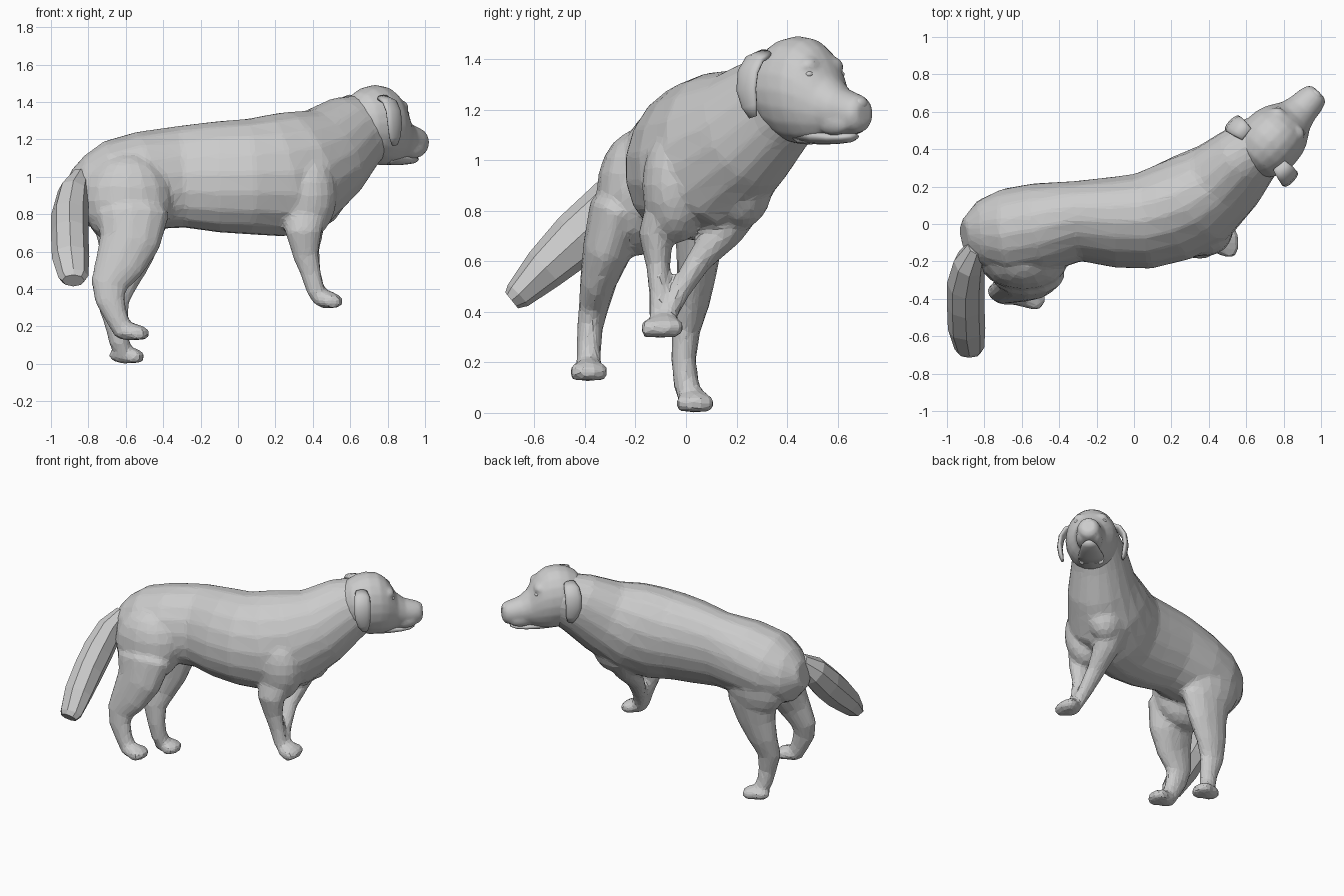
import bpy, bmesh, math
from mathutils import Vector, Matrix


def loft(bm, rings, ref, sides=14, axis=None):
    """Closed tube through (x, y, z, radius along ref, radius across)."""
    pts = [Vector(r[:3]) for r in rings]
    loops = []
    for i, r in enumerate(rings):
        t = Vector(axis) if axis else pts[min(i + 1, len(pts) - 1)] - pts[max(i - 1, 0)]
        t.normalize()
        u = Vector(ref)
        u = (u - t * u.dot(t)).normalized()
        v = t.cross(u)
        loops.append([bm.verts.new(pts[i] + u * r[3] * math.cos(a) + v * r[4] * math.sin(a))
                      for a in (2 * math.pi * k / sides for k in range(sides))])
    for a, b in zip(loops, loops[1:]):
        for k in range(sides):
            n = (k + 1) % sides
            bm.faces.new((a[k], a[n], b[n], b[k]))
    bm.faces.new(loops[0][::-1])
    bm.faces.new(loops[-1])


def ball(bm, c, r):
    bmesh.ops.create_uvsphere(bm, u_segments=16, v_segments=10, radius=1,
                              matrix=Matrix.Translation(c) @ Matrix.Diagonal((*r, 1)))


def finish(name, bm, matrix=None, voxel=0, ratio=1, smooth=False, passes=3):
    if matrix:
        bm.transform(matrix)
    bmesh.ops.recalc_face_normals(bm, faces=bm.faces[:])
    me = bpy.data.meshes.new(name)
    bm.to_mesh(me)
    bm.free()
    for p in me.polygons:
        p.use_smooth = smooth
    ob = bpy.data.objects.new(name, me)
    bpy.context.collection.objects.link(ob)
    if voxel:
        # Fuse overlapping volumes, relax, then reduce to facets
        m = ob.modifiers.new("fuse", 'REMESH')
        m.mode = 'VOXEL'
        m.voxel_size = voxel
        m.use_smooth_shade = smooth
        s = ob.modifiers.new("relax", 'SMOOTH')
        s.factor = 0.5
        s.iterations = passes
        d = ob.modifiers.new("facets", 'DECIMATE')
        d.ratio = ratio
    return ob


def paw(bm, x, y, z, length):
    # Pad with four toes pointing along +x
    ball(bm, (x, y, z), (length, 0.064, 0.046))
    for k, dy in enumerate((-0.05, -0.018, 0.018, 0.05)):
        reach = 0.62 if k in (1, 2) else 0.45
        ball(bm, (x + length * reach, y + dy, z - 0.008), (0.047, 0.025, 0.037))


# Torso and neck, leaning toward +y
body = bmesh.new()
loft(body, [
    (-0.91, -0.06, 0.95, 0.09, 0.08), (-0.83, -0.05, 0.93, 0.185, 0.175),
    (-0.68, -0.05, 0.94, 0.255, 0.24), (-0.50, -0.02, 0.98, 0.267, 0.24),
    (-0.30, 0.015, 1.00, 0.28, 0.21), (-0.10, 0.01, 1.00, 0.305, 0.24),
    (0.05, 0.015, 1.00, 0.315, 0.255), (0.20, 0.06, 1.005, 0.335, 0.265),
    (0.35, 0.14, 1.045, 0.325, 0.26), (0.49, 0.25, 1.125, 0.265, 0.22),
    (0.61, 0.37, 1.23, 0.22, 0.18), (0.72, 0.46, 1.285, 0.17, 0.15),
], (0, 0.29, 0.957), 18)
# Shoulders and haunches
ball(body, (0.37, -0.04, 0.90), (0.16, 0.135, 0.23))
ball(body, (0.43, 0.22, 0.93), (0.15, 0.13, 0.20))
ball(body, (-0.59, -0.19, 0.87), (0.24, 0.165, 0.25))
ball(body, (-0.60, 0.06, 0.86), (0.23, 0.12, 0.24))

# Legs, from the hip or shoulder down to the ankle
legs = [
    [(0.36, -0.07, 0.86, 0.13, 0.08), (0.35, -0.12, 0.70, 0.098, 0.07),
     (0.362, -0.11, 0.58, 0.07, 0.048), (0.39, -0.105, 0.48, 0.055, 0.042),
     (0.415, -0.105, 0.39, 0.048, 0.042), (0.45, -0.10, 0.335, 0.045, 0.045)],
    [(0.38, 0.23, 0.86, 0.13, 0.10), (0.37, 0.155, 0.72, 0.09, 0.075),
     (0.37, 0.05, 0.60, 0.066, 0.052), (0.39, -0.02, 0.49, 0.054, 0.043),
     (0.415, -0.065, 0.41, 0.046, 0.041), (0.45, -0.09, 0.345, 0.045, 0.045)],
    [(-0.59, -0.19, 0.92, 0.14, 0.08), (-0.565, -0.275, 0.79, 0.20, 0.115),
     (-0.58, -0.31, 0.65, 0.165, 0.10), (-0.635, -0.345, 0.53, 0.135, 0.075),
     (-0.69, -0.365, 0.42, 0.10, 0.06), (-0.685, -0.38, 0.34, 0.08, 0.052),
     (-0.65, -0.385, 0.25, 0.062, 0.05), (-0.61, -0.385, 0.17, 0.055, 0.05)],
    [(-0.59, 0.05, 0.88, 0.16, 0.10), (-0.575, 0.055, 0.72, 0.19, 0.10),
     (-0.60, 0.045, 0.58, 0.15, 0.082), (-0.64, 0.03, 0.45, 0.115, 0.068),
     (-0.67, 0.00, 0.33, 0.088, 0.058), (-0.65, -0.01, 0.21, 0.064, 0.05),
     (-0.635, 0.00, 0.12, 0.056, 0.052), (-0.61, 0.02, 0.055, 0.05, 0.05)],
]
for leg in legs:
    loft(body, leg, (1, 0, 0), 12)
paw(body, 0.475, -0.105, 0.341, 0.068)
paw(body, 0.475, -0.085, 0.347, 0.06)
paw(body, -0.575, -0.385, 0.170, 0.095)
paw(body, -0.600, 0.035, 0.046, 0.092)
finish("body_and_legs", body, voxel=0.015, ratio=0.09, passes=6)

# Tail, a flat-sided brush hanging toward -y
tail = bmesh.new()
loft(tail, [
    (-0.84, -0.12, 1.00, 0.05, 0.06), (-0.88, -0.21, 0.91, 0.085, 0.10),
    (-0.90, -0.32, 0.79, 0.10, 0.112), (-0.90, -0.43, 0.69, 0.10, 0.11),
    (-0.895, -0.56, 0.57, 0.10, 0.088), (-0.88, -0.665, 0.465, 0.08, 0.058),
    (-0.88, -0.69, 0.445, 0.06, 0.04),
], (1, 0, 0), 8)
finish("tail", tail)

# Head frame: local x runs toward the nose
HEAD = Matrix.Translation((0.73, 0.44, 1.30)) @ Matrix.Rotation(math.radians(46), 4, 'Z')


def profile(bm, rows):
    # Rows of (x, top, bottom, half width)
    loft(bm, [(x, 0, (t + b) / 2, (t - b) / 2, w) for x, t, b, w in rows],
         (0, 0, 1), 20, (1, 0, 0))


head = bmesh.new()
profile(head, [
    (-0.17, 0.09, -0.12, 0.10), (-0.12, 0.15, -0.18, 0.145), (-0.06, 0.18, -0.21, 0.17),
    (0.00, 0.192, -0.235, 0.176), (0.07, 0.183, -0.24, 0.168), (0.12, 0.15, -0.235, 0.15),
    (0.16, 0.10, -0.225, 0.126), (0.195, 0.035, -0.21, 0.104), (0.25, -0.012, -0.20, 0.088),
    (0.31, -0.032, -0.198, 0.08), (0.35, -0.045, -0.188, 0.068), (0.37, -0.07, -0.16, 0.045)])
for s in (-1, 1):
    # Hanging upper lips and soft brows
    ball(head, (0.25, s * 0.05, -0.15), (0.09, 0.037, 0.052))
    ball(head, (0.13, s * 0.065, 0.07), (0.04, 0.05, 0.04))
finish("head", head, HEAD, voxel=0.01, ratio=0.3, smooth=True, passes=6)

jaw = bmesh.new()
profile(jaw, [
    (0.05, -0.15, -0.235, 0.09), (0.14, -0.17, -0.238, 0.08), (0.22, -0.185, -0.236, 0.065),
    (0.28, -0.19, -0.23, 0.05), (0.315, -0.195, -0.218, 0.025)])
finish("lower_jaw", jaw, HEAD, smooth=True)

nose = bmesh.new()
ball(nose, (0.35, 0, -0.078), (0.022, 0.036, 0.027))
finish("nose", nose, HEAD, smooth=True)

# Eyes and drooping ears on both sides
for s, side in ((-1, "right"), (1, "left")):
    eye = bmesh.new()
    ball(eye, (0.152, s * 0.088, 0.04), (0.016, 0.018, 0.013))
    finish(side + "_eye", eye, HEAD, smooth=True)
    ear = bmesh.new()
    loft(ear, [
        (-0.06, s * 0.12, 0.12, 0.04, 0.02), (-0.065, s * 0.175, 0.10, 0.052, 0.02),
        (-0.07, s * 0.208, 0.05, 0.055, 0.019), (-0.07, s * 0.218, -0.02, 0.053, 0.018),
        (-0.06, s * 0.21, -0.085, 0.042, 0.016), (-0.05, s * 0.20, -0.13, 0.02, 0.01),
    ], (1, 0, 0), 12)
    finish(side + "_ear", ear, HEAD, smooth=True)
